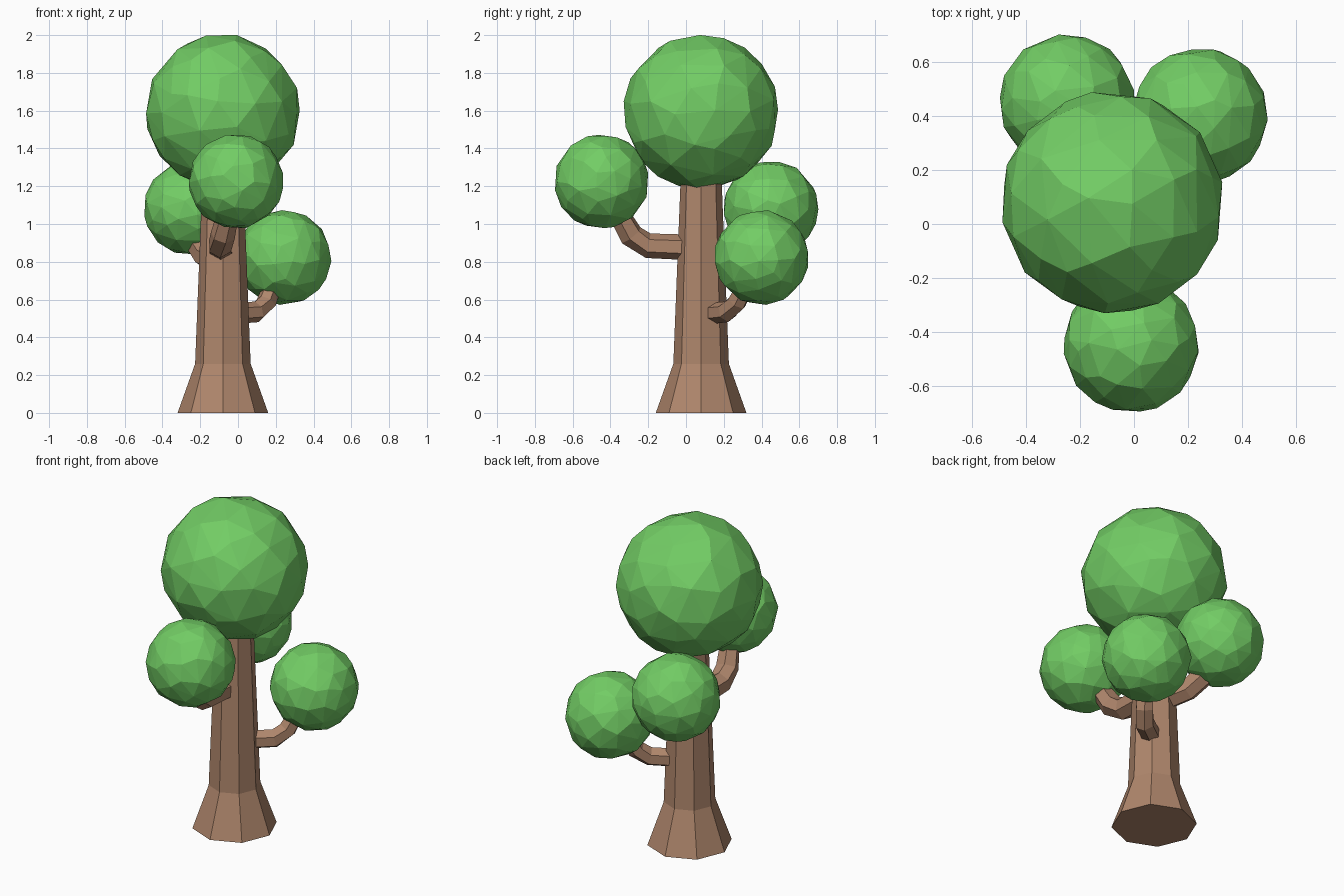
import bpy, bmesh, math
from mathutils import Vector, Euler

if "Cube" in bpy.data.objects:
    bpy.data.objects.remove(bpy.data.objects["Cube"])


def material(name, rgb):
    m = bpy.data.materials.new(name)
    m.diffuse_color = (*rgb, 1)
    m.use_nodes = True
    m.node_tree.nodes["Principled BSDF"].inputs["Base Color"].default_value = m.diffuse_color
    return m


BARK = material("bark brown", (0.43, 0.24, 0.15))
LEAF = material("leaf green", (0.17, 0.61, 0.13))


def finish(name, bm, mat):
    bmesh.ops.recalc_face_normals(bm, faces=bm.faces)
    me = bpy.data.meshes.new(name)
    bm.to_mesh(me)
    bm.free()
    me.materials.append(mat)
    ob = bpy.data.objects.new(name, me)
    bpy.context.collection.objects.link(ob)
    return ob


def tube(name, path, radii, sides):
    """Faceted tapering tube through the path points, closed at both ends."""
    pts = [Vector(p) for p in path]
    bm = bmesh.new()
    rings = []
    for i, (p, r) in enumerate(zip(pts, radii)):
        d = (pts[min(i + 1, len(pts) - 1)] - pts[max(i - 1, 0)]).normalized()
        ref = Vector((1, 0, 0)) if abs(d.z) > 0.95 else Vector((0, 0, 1))
        u = (ref - d * ref.dot(d)).normalized()
        v = d.cross(u)
        rings.append([bm.verts.new(p + r * (u * math.cos(a) + v * math.sin(a)))
                      for a in (math.tau * k / sides for k in range(sides))])
    for a, b in zip(rings, rings[1:]):
        for k in range(sides):
            n = (k + 1) % sides
            bm.faces.new((a[k], a[n], b[n], b[k]))
    bm.faces.new(rings[0])
    bm.faces.new(rings[-1])
    return finish(name, bm, BARK)


def foliage(name, centre, radius, turn):
    """Irregular low-poly ball."""
    bm = bmesh.new()
    bmesh.ops.create_icosphere(bm, subdivisions=3, radius=radius)
    ob = finish(name, bm, LEAF)
    ob.data.transform(Euler(turn).to_matrix().to_4x4())
    ob.location = centre
    dec = ob.modifiers.new("facets", 'DECIMATE')
    dec.ratio = 0.5
    return ob


# Trunk with flared foot
tube("trunk", [(-0.08, 0.08, z) for z in (0, 0.26, 1.3)], (0.24, 0.147, 0.106), 8)

# Branches: out of the trunk, then bending up into the leaves
R = (0.068, 0.066, 0.066, 0.05)
tube("front_branch", [(-0.09, 0.05, 0.875), (-0.095, -0.2, 0.885),
                      (-0.08, -0.29, 0.94), (-0.03, -0.41, 1.15)], R, 6)
tube("back_left_branch", [(-0.1, 0.12, 0.80), (-0.17, 0.27, 0.83),
                          (-0.2, 0.34, 0.88), (-0.24, 0.43, 1.03)], R, 6)
tube("right_branch", [(-0.04, 0.12, 0.525), (0.10, 0.215, 0.535),
                      (0.15, 0.27, 0.585), (0.21, 0.35, 0.75)],
     (0.056, 0.056, 0.054, 0.045), 6)

# Leaf balls
foliage("crown", (-0.08, 0.08, 1.593), 0.41, (0.3, 0.5, 0.2))
foliage("front_leaves", (-0.01, -0.447, 1.225), 0.25, (0.9, 0.2, 0.6))
foliage("back_left_leaves", (-0.248, 0.45, 1.083), 0.25, (0.1, 0.8, 1.1))
foliage("right_leaves", (0.243, 0.40, 0.823), 0.25, (0.5, 1.2, 0.4))
